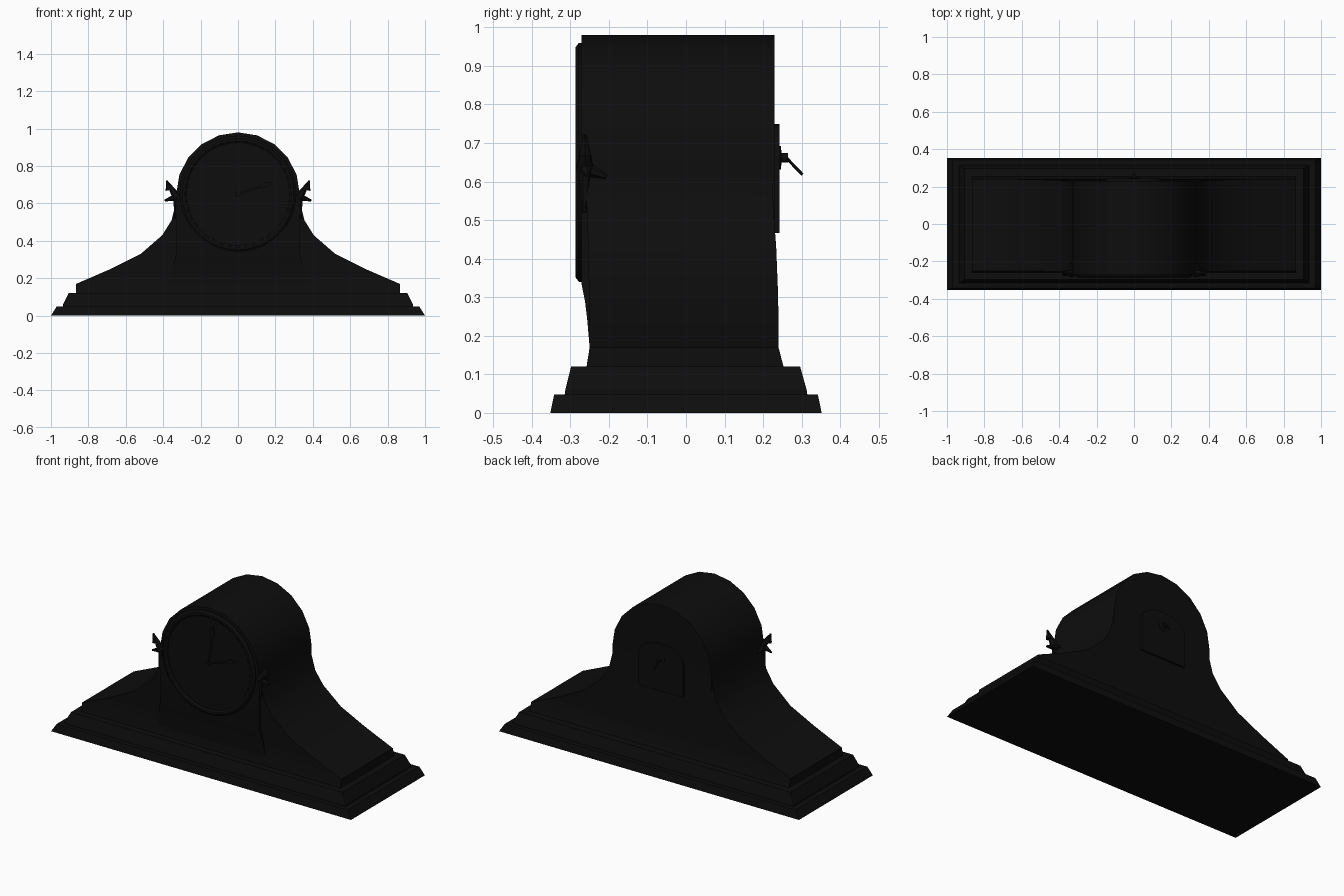
import bpy, bmesh, math
from mathutils import Vector

if "Cube" in bpy.data.objects:
    bpy.data.objects.remove(bpy.data.objects["Cube"])

black = bpy.data.materials.new("near black")
black.diffuse_color = (0.004, 0.004, 0.004, 1)
black.use_nodes = True
black.node_tree.nodes["Principled BSDF"].inputs["Base Color"].default_value = black.diffuse_color


def finish(name, bm, smooth=None):
    bmesh.ops.remove_doubles(bm, verts=bm.verts, dist=1e-5)
    bmesh.ops.recalc_face_normals(bm, faces=bm.faces)
    me = bpy.data.meshes.new(name)
    bm.to_mesh(me)
    bm.free()
    me.materials.append(black)
    ob = bpy.data.objects.new(name, me)
    bpy.context.collection.objects.link(ob)
    if smooth:
        bpy.ops.object.select_all(action='DESELECT')
        ob.select_set(True)
        bpy.context.view_layer.objects.active = ob
        bpy.ops.object.shade_smooth_by_angle(angle=math.radians(smooth))
    return ob


def loft(name, rows, smooth=None):
    """Stack of rectangles: (half width, z, front y, back y)."""
    bm = bmesh.new()
    rings = [[bm.verts.new(p) for p in ((-w, f, z), (w, f, z), (w, b, z), (-w, b, z))]
             for w, z, f, b in rows]
    bm.faces.new(rings[0])
    bm.faces.new(rings[-1])
    for a, b in zip(rings, rings[1:]):
        for i in range(4):
            j = (i + 1) % 4
            bm.faces.new((a[i], a[j], b[j], b[i]))
    return finish(name, bm, smooth)


def plate(name, outline, y0, y1):
    """Flat xz outline given thickness in y."""
    bm = bmesh.new()
    f = bm.faces.new([bm.verts.new((x, y0, z)) for x, z in outline])
    ext = bmesh.ops.extrude_face_region(bm, geom=[f])
    for v in ext["geom"]:
        if isinstance(v, bmesh.types.BMVert):
            v.co.y = y1
    return finish(name, bm)


def lathe(name, profile, cz, n=40, smooth=30):
    """Spin (radius, y) profile around the y axis at height cz."""
    bm = bmesh.new()
    vs = [bm.verts.new((r, y, cz)) for r, y in profile]
    es = [bm.edges.new(e) for e in zip(vs, vs[1:])]
    bmesh.ops.spin(bm, geom=vs + es, cent=(0, 0, cz), axis=(0, 1, 0),
                   angle=math.tau, steps=n)
    return finish(name, bm, smooth)


def spike(bm, a, b, r1, r2, n=6):
    a, b = Vector(a), Vector(b)
    d = b - a
    res = bmesh.ops.create_cone(bm, cap_ends=True, segments=n, radius1=r1, radius2=r2, depth=d.length)
    m = d.to_track_quat('Z', 'Y').to_matrix().to_4x4()
    m.translation = (a + b) / 2
    bmesh.ops.transform(bm, matrix=m, verts=res["verts"])


# stepped base
loft("base_plinth", [(1.0, 0, -0.352, 0.352), (0.97, 0.048, -0.342, 0.342)])
loft("base_step", [(0.935, 0.046, -0.315, 0.315), (0.935, 0.06, -0.313, 0.313),
                   (0.905, 0.12, -0.298, 0.296)])

# sweeping shoulders of the case
loft("case_shoulders", [
    (0.865, 0.12, -0.258, 0.253), (0.865, 0.17, -0.25, 0.24), (0.68, 0.25, -0.252, 0.24),
    (0.52, 0.33, -0.252, 0.238), (0.405, 0.43, -0.254, 0.234), (0.355, 0.51, -0.256, 0.228),
    (0.338, 0.58, -0.26, 0.225), (0.322, 0.65, -0.262, 0.222)], 20)

# round topped drum, with a coved foot running into the shoulders
R, CZ = 0.33, 0.65
drum = [(0.36, 0.17, -0.25, 0.24), (0.35, 0.24, -0.256, 0.24), (0.34, 0.29, -0.262, 0.235),
        (R, 0.335, -0.271, 0.23)]
drum += [(R * math.cos(t), CZ + R * math.sin(t), -0.271, 0.23)
         for t in (math.radians(18 * i) for i in range(6))]
loft("case_drum", drum, 25)

# clock face
lathe("dial_bezel", [(0.275, -0.265), (0.275, -0.28), (0.285, -0.287), (0.298, -0.287),
                     (0.31, -0.278), (0.31, -0.265)], CZ)
lathe("dial", [(0, -0.274), (0.278, -0.274), (0.278, -0.266)], CZ)
lathe("hand_pin", [(0, -0.286), (0.014, -0.286), (0.014, -0.272)], CZ, 12)


# pointed hands with a diamond near the tip
def hand(name, tip_x, tip_z, y):
    d = Vector((tip_x, tip_z - CZ))
    s = Vector((-d.y, d.x)).normalized()
    steps = ((0, 0.006), (0.65, 0.005), (0.78, 0.016), (1, 0.001))
    side = [d * t + s * w for t, w in steps] + [d * t - s * w for t, w in reversed(steps)]
    plate(name, [(p.x, p.y + CZ) for p in side], y, y - 0.004)


hand("minute_hand", 0.03, 0.885, -0.277)
hand("hour_hand", 0.185, 0.71, -0.28)

# leaf ornaments on both front corners
for s, side in ((-1, "left"), (1, "right")):
    bm = bmesh.new()
    root = (s * 0.328, -0.262, 0.635)
    for tip, r in (((0.352, -0.262, 0.66), 0.026), ((0.382, -0.262, 0.72), 0.024),
                   ((0.392, -0.255, 0.615), 0.02), ((0.338, -0.207, 0.612), 0.022),
                   ((0.337, -0.265, 0.52), 0.018)):
        spike(bm, root, (s * tip[0], tip[1], tip[2]), r, 0.005)
    spike(bm, (s * 0.37, -0.262, 0.67), (s * 0.38, -0.262, 0.722), 0.017, 0.005)
    finish(side + "_leaf_ornament", bm)

# arched rear door with knob and key
arch = [(-0.15, 0.467), (0.15, 0.467), (0.15, 0.66)]
arch += [(0.15 * math.cos(t), 0.66 + 0.09 * math.sin(t))
         for t in (math.pi * i / 12 for i in range(1, 12))] + [(-0.15, 0.66)]
plate("rear_door", arch, 0.225, 0.243)
lathe("door_knob", [(0.03, 0.24), (0.03, 0.246), (0.012, 0.248), (0.012, 0.264), (0, 0.264)],
      0.662, 16)
bm = bmesh.new()
spike(bm, (0, 0.258, 0.664), (0, 0.302, 0.618), 0.004, 0.004)
finish("door_pull", bm)
